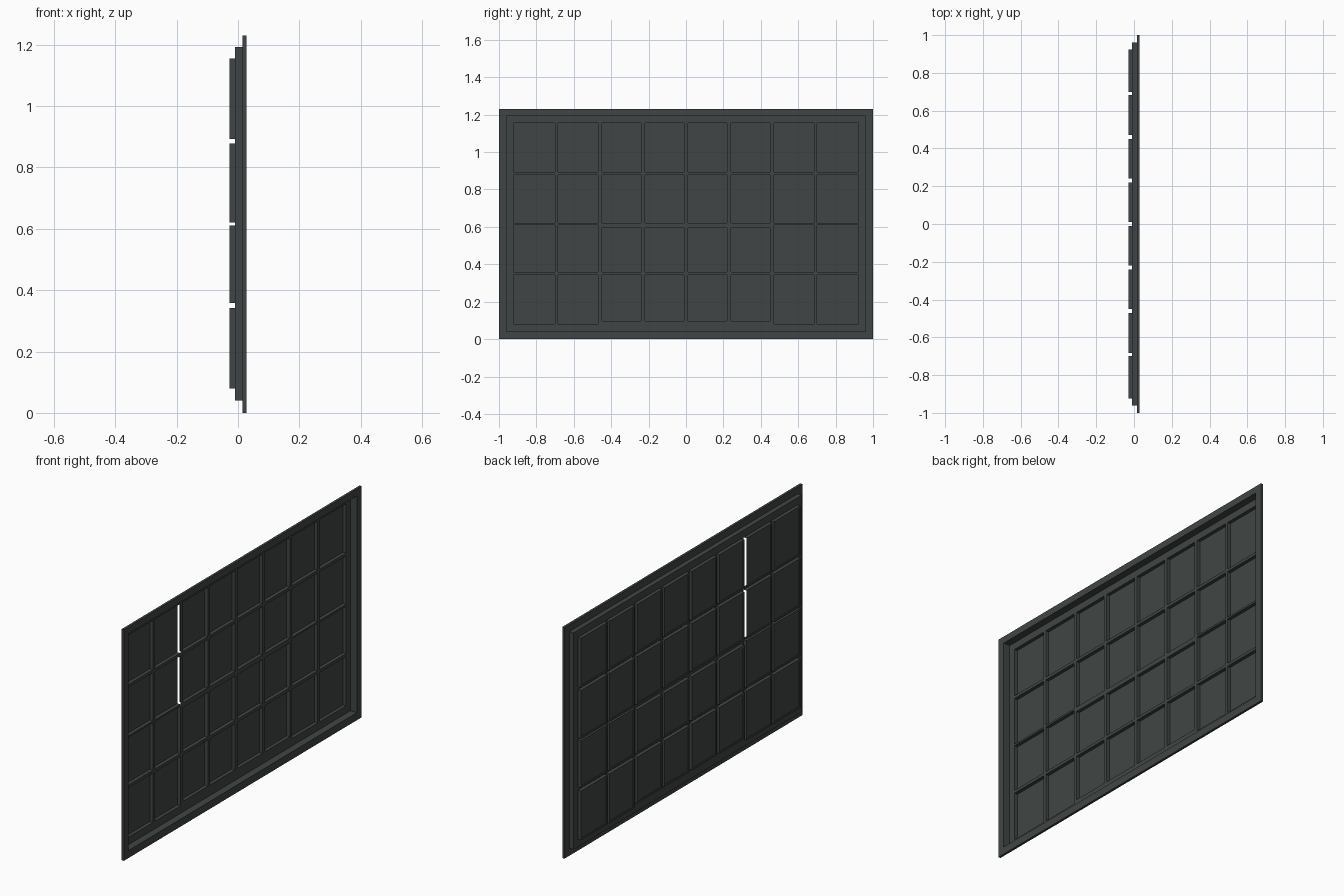
import bpy, bmesh

cube = bpy.data.objects.get("Cube")
if cube:
    bpy.data.objects.remove(cube, do_unlink=True)

# One dark slate colour for everything
slate = bpy.data.materials.new("dark_slate")
slate.use_nodes = True
colour = (0.051, 0.060, 0.059, 1)
slate.diffuse_color = colour
slate.node_tree.nodes["Principled BSDF"].inputs["Base Color"].default_value = colour

# Depth levels along x
FRONT, RIM_BACK, LATTICE, PANE = 0.028, 0.015, -0.010, -0.0285
OUTER = (-1.0, 1.0, 0.0, 1.23)
OPENING = (-0.96, 0.96, 0.04, 1.193)


def corners(rect, x):
    y0, y1, z0, z1 = rect
    return [(x, y0, z0), (x, y1, z0), (x, y1, z1), (x, y0, z1)]


def shrink(rect, d):
    y0, y1, z0, z1 = rect
    return (y0 + d, y1 - d, z0 + d, z1 - d)


def face(bm, points):
    bm.faces.new([bm.verts.new(p) for p in points])


def band(bm, rect_a, xa, rect_b, xb, skip=()):
    """Join two rectangles; sides are bottom, +y, top, -y."""
    a, b = corners(rect_a, xa), corners(rect_b, xb)
    for i in range(4):
        if i not in skip:
            j = (i + 1) % 4
            face(bm, [a[i], a[j], b[j], b[i]])


def finish(bm, name):
    bmesh.ops.remove_doubles(bm, verts=bm.verts, dist=0.0001)
    mesh = bpy.data.meshes.new(name)
    bm.to_mesh(mesh)
    bm.free()
    mesh.materials.append(slate)
    obj = bpy.data.objects.new(name, mesh)
    bpy.context.collection.objects.link(obj)


# Outer frame: flat rim with a deep inner wall
bm = bmesh.new()
band(bm, OUTER, FRONT, OPENING, FRONT)
band(bm, OUTER, RIM_BACK, OUTER, FRONT)
band(bm, OPENING, RIM_BACK, OUTER, RIM_BACK)
band(bm, OPENING, FRONT, OPENING, LATTICE)
finish(bm, "outer_frame")

# Pane layout: half of the columns, mirrored, by four rows from the top
half = [(0.01, 0.22), (0.24, 0.45), (0.47, 0.684), (0.70, 0.923)]
columns = [(-b, -a) for a, b in reversed(half)] + half
rows = [(0.893, 1.155), (0.62, 0.877), (0.358, 0.61), (0.08, 0.342)]
inner_rows = rows[:2] + [(0.358, 0.595), (0.096, 0.342)]
panes = {}
for c, col in enumerate(columns):
    for r, row in enumerate(inner_rows if 2 <= c <= 5 else rows):
        panes[c, r] = col + row

# Lattice of bars, one flat sheet with openings
ys = sorted({v for p in panes.values() for v in p[:2]} | set(OPENING[:2]))
zs = sorted({v for p in panes.values() for v in p[2:]} | set(OPENING[2:]))
bm = bmesh.new()
for y0, y1 in zip(ys, ys[1:]):
    for z0, z1 in zip(zs, zs[1:]):
        y, z = (y0 + y1) / 2, (z0 + z1) / 2
        if not any(p[0] < y < p[1] and p[2] < z < p[3] for p in panes.values()):
            face(bm, corners((y0, y1, z0, z1), LATTICE))
finish(bm, "lattice")

# Recessed panes with a narrow border; two of them have an open side
for (c, r), rect in panes.items():
    bm = bmesh.new()
    open_side = (1,) if c == 1 and r < 2 else ()
    band(bm, rect, LATTICE, rect, PANE, open_side)
    inner = shrink(rect, 0.01)
    band(bm, rect, PANE, inner, PANE)
    band(bm, inner, PANE, inner, PANE + 0.003)
    face(bm, corners(inner, PANE + 0.003))
    finish(bm, f"pane_column_{c + 1}_row_{r + 1}")
